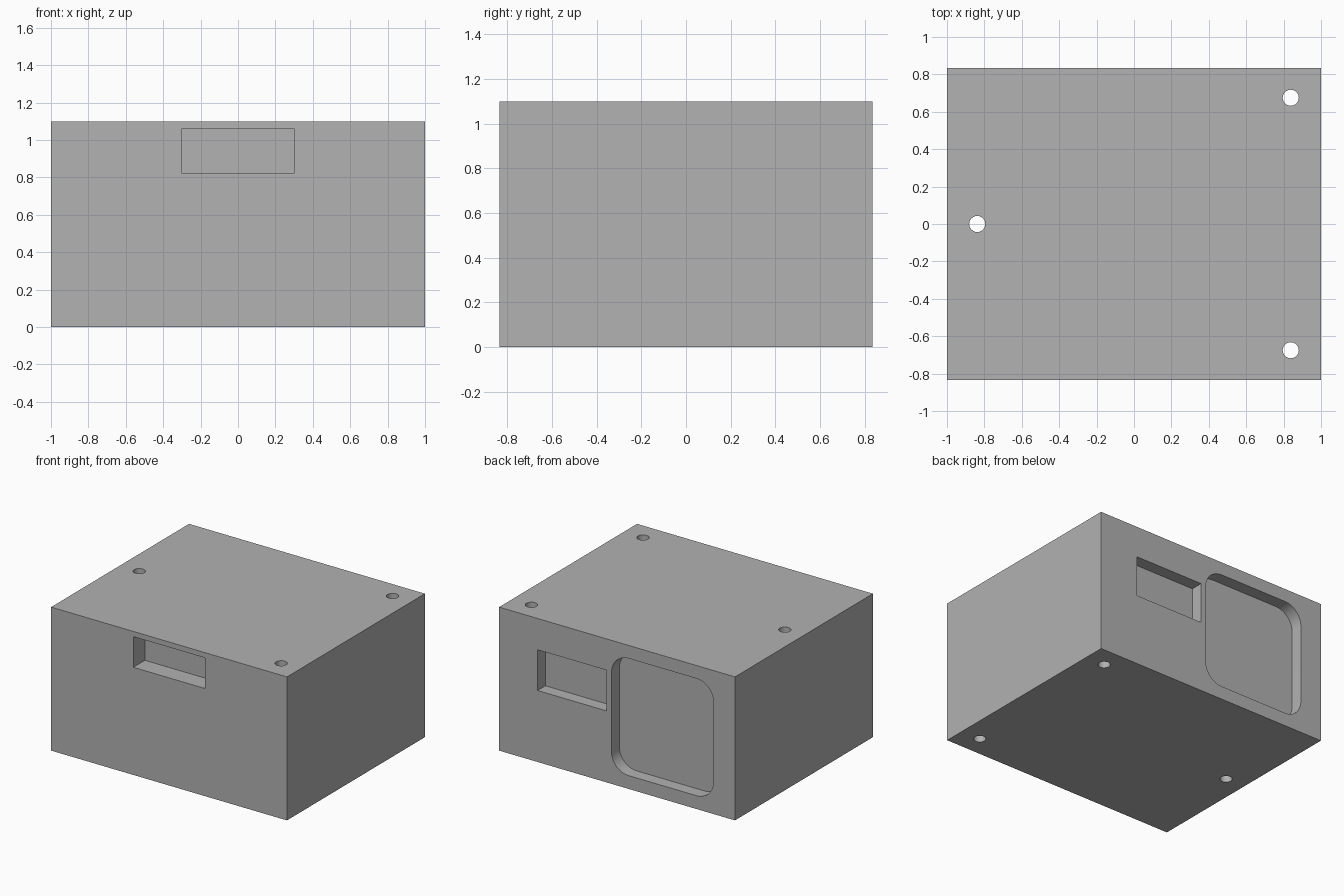
import bpy, bmesh, math
from mathutils import Vector

cube = bpy.data.objects.get("Cube")
if cube:
    bpy.data.objects.remove(cube, do_unlink=True)

WIDTH, DEPTH, HEIGHT = 2.0, 1.67, 1.10
BACK = DEPTH / 2

grey = bpy.data.materials.new("plain grey")
grey.use_nodes = True
colour = (0.445, 0.445, 0.445, 1)
grey.diffuse_color = colour
grey.node_tree.nodes["Principled BSDF"].inputs["Base Color"].default_value = colour


def prism(name, outline, direction):
    """Extrude a closed outline of points along a direction."""
    bm = bmesh.new()
    face = bm.faces.new([bm.verts.new(p) for p in outline])
    new = bmesh.ops.extrude_face_region(bm, geom=[face])["geom"]
    bmesh.ops.translate(bm, vec=direction,
                        verts=[v for v in new if isinstance(v, bmesh.types.BMVert)])
    bmesh.ops.recalc_face_normals(bm, faces=bm.faces)
    mesh = bpy.data.meshes.new(name)
    bm.to_mesh(mesh)
    bm.free()
    mesh.materials.append(grey)
    obj = bpy.data.objects.new(name, mesh)
    bpy.context.collection.objects.link(obj)
    return obj


def rectangle(x0, x1, z0, z1, y, radius=0, steps=10):
    """Upright rectangle at the given y, with optional round corners."""
    if not radius:
        return [(x0, y, z0), (x1, y, z0), (x1, y, z1), (x0, y, z1)]
    centres = [(x1 - radius, z1 - radius), (x0 + radius, z1 - radius),
               (x0 + radius, z0 + radius), (x1 - radius, z0 + radius)]
    points = []
    for corner, (cx, cz) in enumerate(centres):
        for i in range(steps + 1):
            a = (corner + i / steps) * math.pi / 2
            points.append((cx + radius * math.cos(a), y, cz + radius * math.sin(a)))
    return points


def circle(x, y, z, radius, sides=32):
    return [(x + radius * math.cos(i * math.tau / sides),
             y + radius * math.sin(i * math.tau / sides), z) for i in range(sides)]


def pocket(name, bounds, depth, side, radius=0):
    """Cutter entering the front (side -1) or back (side 1) face."""
    outline = rectangle(*bounds, side * (BACK + 0.1), radius)
    return prism(name, outline, Vector((0, -side * (depth + 0.1), 0)))


# Solid block
block = prism("block", rectangle(-WIDTH / 2, WIDTH / 2, 0, HEIGHT, -BACK), Vector((0, DEPTH, 0)))

# Front slot, back window and rounded back recess
cutters = [
    pocket("front_slot", (-0.303, 0.303, 0.825, 1.06), 0.14, -1),
    pocket("back_window", (0.09, 0.674, 0.548, 0.86), 0.095, 1),
    pocket("back_recess", (-0.818, 0.047, 0.102, 1.0), 0.096, 1, 0.145),
]

# Screw holes through the full height
for x, y in [(-0.838, 0), (0.838, 0.675), (0.838, -0.675)]:
    cutters.append(prism("screw_hole", circle(x, y, -0.1, 0.043), Vector((0, 0, HEIGHT + 0.2))))

# Cut everything out of the block
bpy.ops.object.select_all(action='DESELECT')
block.select_set(True)
bpy.context.view_layer.objects.active = block
for cutter in cutters:
    cutter.hide_render = True
    cut = block.modifiers.new(cutter.name, 'BOOLEAN')
    cut.operation = 'DIFFERENCE'
    cut.solver = 'EXACT'
    cut.object = cutter
    bpy.ops.object.modifier_apply(modifier=cut.name)
    bpy.data.objects.remove(cutter, do_unlink=True)

bpy.ops.object.shade_smooth_by_angle(angle=math.radians(30))
